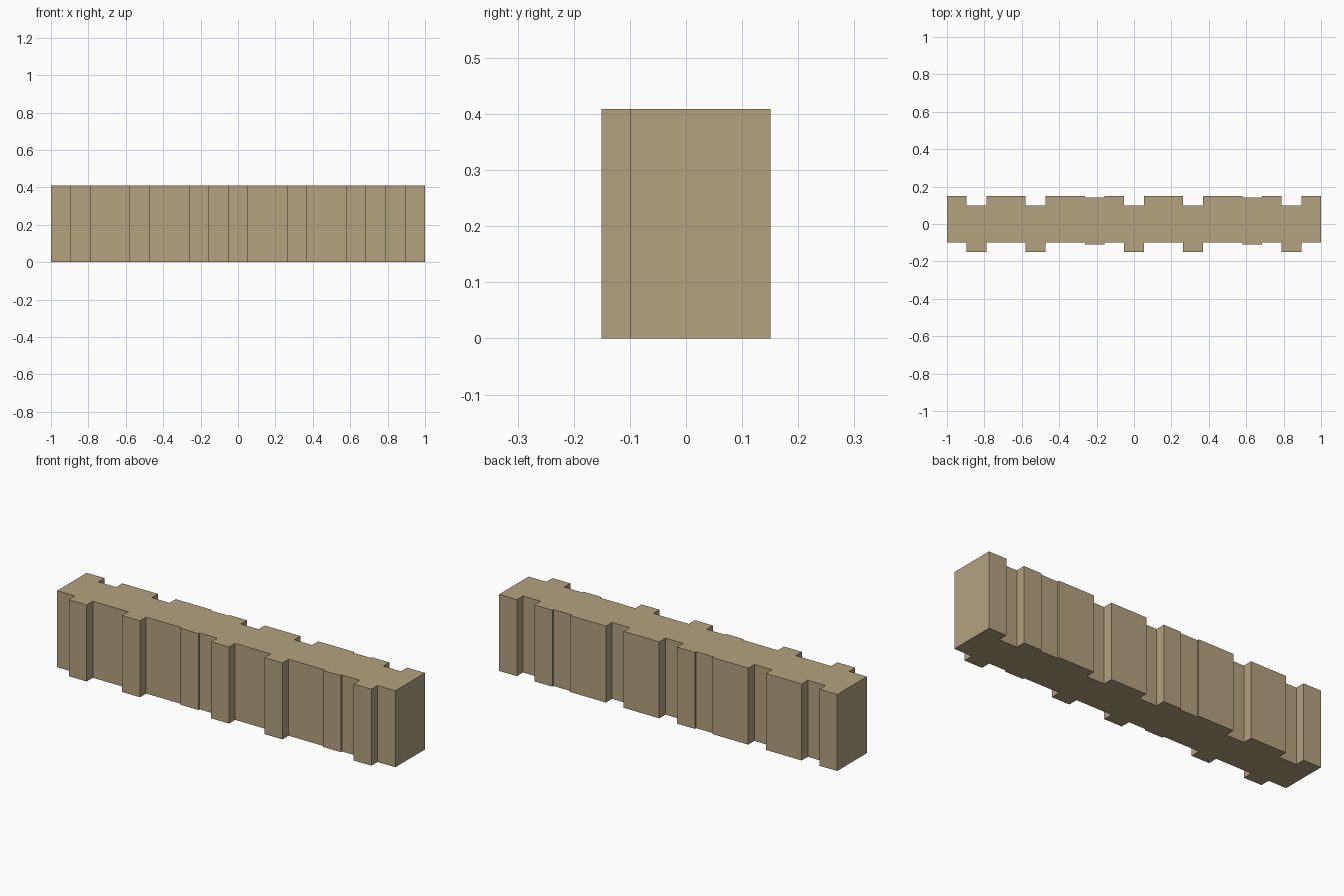
import bpy
import bmesh

if "Cube" in bpy.data.objects:
    bpy.data.objects.remove(bpy.data.objects["Cube"])

HEIGHT = 0.409
UNIT = 2 / 19              # the wall is 19 equal strips wide
BACK, FRONT = 0.151, -0.099
# forward shift of each stepped strip; all other strips stay flush
SHIFT = {1: 0.052, 4: 0.052, 7: 0.01, 9: 0.052, 12: 0.052, 15: 0.01, 17: 0.052}


def stepped_edge(y):
    """Stepped outline along x, moving forward at the shifted strips."""
    points = []
    for i in range(19):
        step = y - SHIFT.get(i, 0)
        if points and points[-1][1] == step:
            points.pop()   # merge neighbouring flush strips
        else:
            points.append((-1 + i * UNIT, step))
        points.append((-1 + (i + 1) * UNIT, step))
    return points


# Wall: stepped plan outline extruded upwards
outline = stepped_edge(FRONT) + stepped_edge(BACK)[::-1]
bm = bmesh.new()
base = bm.faces.new([bm.verts.new((x, y, 0)) for x, y in outline])
top = bmesh.ops.extrude_face_region(bm, geom=[base], use_keep_orig=True)
bmesh.ops.translate(bm, vec=(0, 0, HEIGHT),
                    verts=[g for g in top["geom"] if isinstance(g, bmesh.types.BMVert)])
bmesh.ops.recalc_face_normals(bm, faces=bm.faces)
mesh = bpy.data.meshes.new("stepped_wall")
bm.to_mesh(mesh)
bm.free()
wall = bpy.data.objects.new("stepped_wall", mesh)
bpy.context.collection.objects.link(wall)

# Tan stone colour
stone = bpy.data.materials.new("tan_stone")
stone.diffuse_color = (0.45, 0.36, 0.21, 1)
stone.use_nodes = True
stone.node_tree.nodes["Principled BSDF"].inputs["Base Color"].default_value = stone.diffuse_color
mesh.materials.append(stone)
